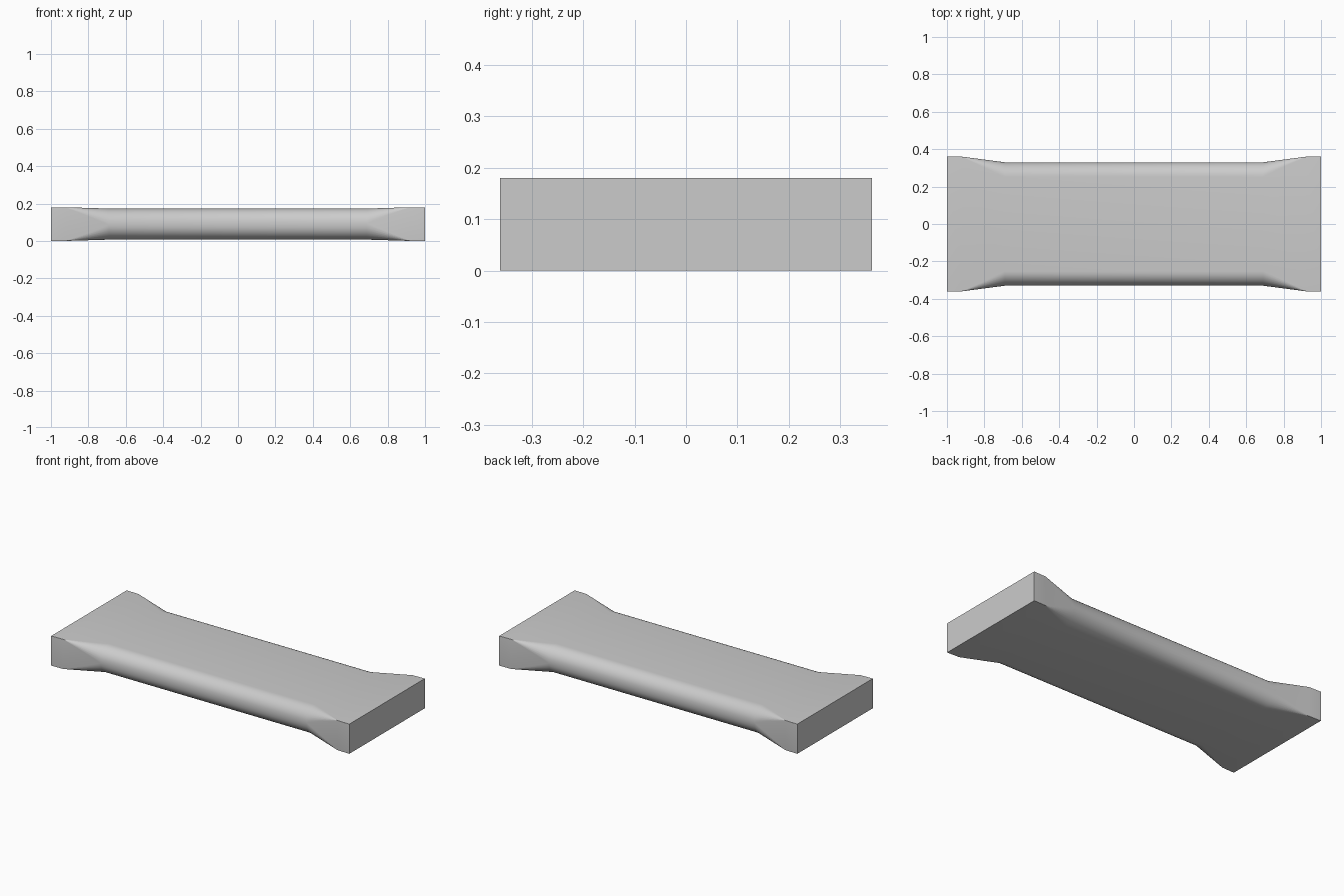
import bpy
import bmesh
import math

cube = bpy.data.objects.get("Cube")
if cube:
    bpy.data.objects.remove(cube, do_unlink=True)

grey = bpy.data.materials.new("plain grey")
grey.use_nodes = True
grey.diffuse_color = (0.6, 0.6, 0.6, 1)
grey.node_tree.nodes["Principled BSDF"].inputs["Base Color"].default_value = (0.6, 0.6, 0.6, 1)

STEPS = 8  # segments in each rounded corner


def section(bm, x, half_y, half_z, radius):
    """Ring of vertices: a rectangle with rounded corners, across x."""
    ring = []
    for corner, (sy, sz) in enumerate([(1, 1), (-1, 1), (-1, -1), (1, -1)]):
        for i in range(STEPS + 1):
            a = math.pi / 2 * (corner + i / STEPS)
            y = sy * (half_y - radius) + radius * math.cos(a)
            z = sz * (half_z - radius) + radius * math.sin(a)
            ring.append(bm.verts.new((x, y, z + 0.09)))
    return ring


# Square ends blending into a thinner middle with rounded edges
half = [(1.0, 0.362, 0.09, 0.0005), (0.92, 0.36, 0.09, 0.0005),
        (0.69, 0.33, 0.083, 0.078)]
stations = [(-x, y, z, r) for x, y, z, r in half] + half[::-1]

bm = bmesh.new()
rings = [section(bm, *s) for s in stations]
for a, b in zip(rings, rings[1:]):
    n = len(a)
    for i in range(n):
        j = (i + 1) % n
        bm.faces.new((a[i], a[j], b[j], b[i]))
bm.faces.new(rings[0])
bm.faces.new(rings[-1])
bmesh.ops.recalc_face_normals(bm, faces=bm.faces)

mesh = bpy.data.meshes.new("plank")
bm.to_mesh(mesh)
bm.free()
mesh.materials.append(grey)
plank = bpy.data.objects.new("plank", mesh)
bpy.context.collection.objects.link(plank)
bpy.context.view_layer.objects.active = plank
plank.select_set(True)
bpy.ops.object.shade_smooth_by_angle(angle=math.radians(35))
